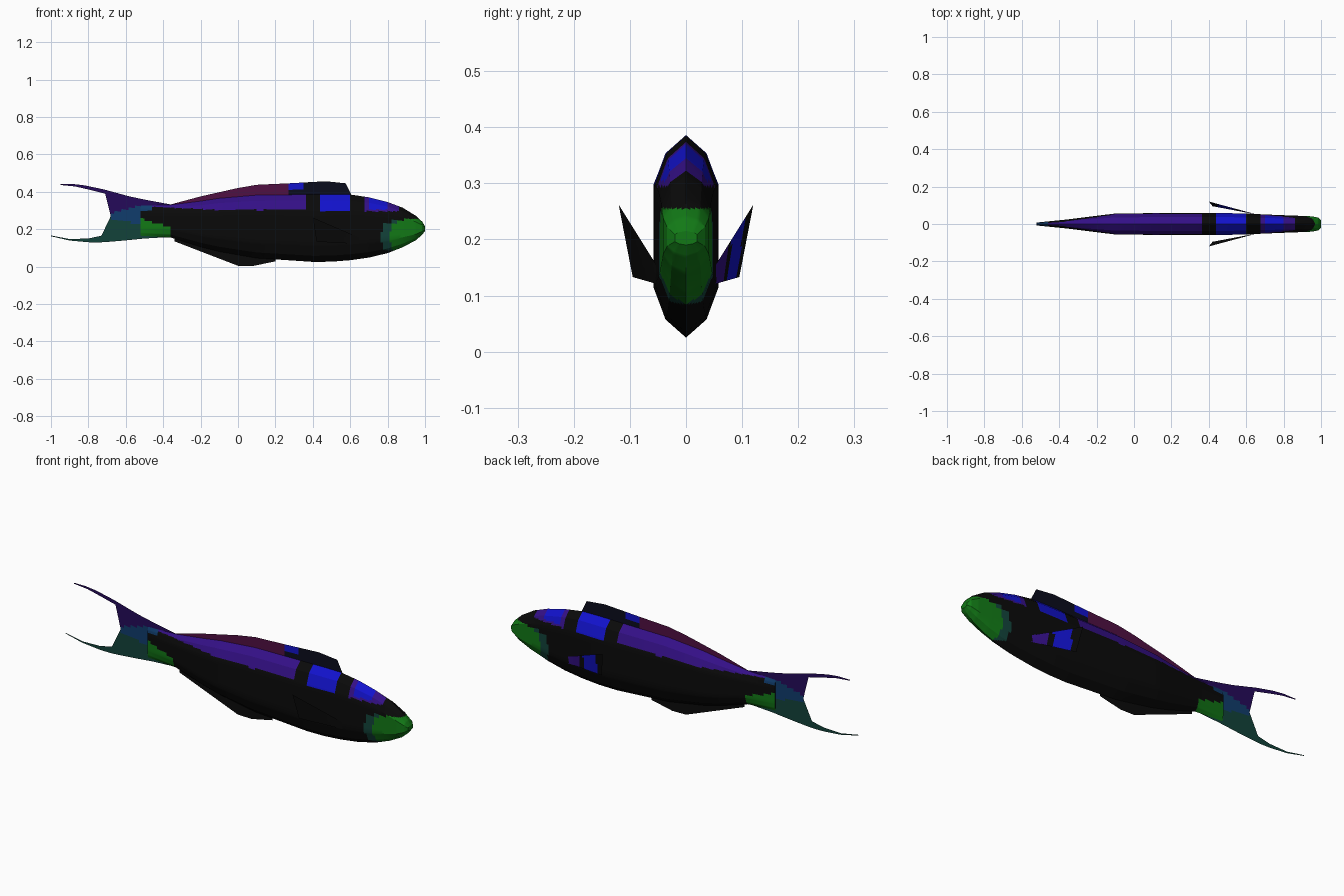
import bpy, bmesh, math
from mathutils import Vector

old = bpy.data.objects.get("Cube")
if old:
    bpy.data.objects.remove(old, do_unlink=True)

COLOURS = {
    "black": (.003, .003, .003), "bright blue": (.006, .006, .6),
    "violet": (.034, .005, .24), "green": (.006, .19, .008),
    "dark teal": (.006, .055, .042), "plum": (.08, .005, .055),
    "navy": (.003, .0035, .012), "deep purple": (.018, .003, .1),
    "steel blue": (.005, .045, .15),
}
NAMES = list(COLOURS)
MATS = []
for label, rgb in COLOURS.items():
    m = bpy.data.materials.new(label)
    m.use_nodes = True
    m.diffuse_color = (*rgb, 1)
    shader = m.node_tree.nodes["Principled BSDF"]
    shader.inputs["Base Color"].default_value = (*rgb, 1)
    shader.inputs["Roughness"].default_value = .8
    MATS.append(m)


def finish(name, bm, rule, smooth=False):
    """Colour each face by its centre and link the object."""
    for f in bm.faces:
        f.material_index = NAMES.index(rule(f.calc_center_median()))
    mesh = bpy.data.meshes.new(name)
    bm.to_mesh(mesh)
    bm.free()
    for m in MATS:
        mesh.materials.append(m)
    ob = bpy.data.objects.new(name, mesh)
    bpy.context.collection.objects.link(ob)
    if smooth:
        bpy.ops.object.select_all(action="DESELECT")
        ob.select_set(True)
        bpy.context.view_layer.objects.active = ob
        bpy.ops.object.shade_smooth_by_angle(angle=math.radians(25))


def subdivide(points, n):
    """Split each segment of a polyline into n pieces."""
    pts = [Vector(p) for p in points]
    out = [a.lerp(b, i / n) for a, b in zip(pts, pts[1:]) for i in range(n)]
    return out + [pts[-1]]


def sheet(name, low, high, rule, n=5, rows=6):
    """Thin fin stretched between two edges."""
    bm = bmesh.new()
    cols = [[bm.verts.new(a.lerp(b, j / rows)) for j in range(rows + 1)]
            for a, b in zip(subdivide(low, n), subdivide(high, n))]
    for c, d in zip(cols, cols[1:]):
        for j in range(rows):
            bm.faces.new((c[j], d[j], d[j + 1], c[j + 1]))
    bmesh.ops.remove_doubles(bm, verts=bm.verts, dist=1e-5)
    finish(name, bm, rule)


def flat(points):
    return [(x, 0, z) for x, z in points]


# Body: faceted cross-section swept along x with (x, bottom, top, half width)
STATIONS = [(-.52, .165, .325, .008), (-.36, .155, .33, .024), (-.2, .105, .35, .044),
            (-.1, .08, .365, .056), (.1, .045, .382, .058), (.4, .025, .385, .058),
            (.5, .026, .386, .058), (.6, .034, .385, .056), (.7, .048, .37, .051),
            (.8, .072, .345, .047), (.88, .103, .315, .044), (.95, .14, .272, .041),
            (.985, .17, .24, .034), (1, .19, .215, .02)]
half = [(0, 1), (.63, .82), (1, .5), (1, -.5), (.63, -.82), (0, -1)]
ring = half + [(-a, b) for a, b in half[-2::-1]]
section = subdivide(ring, 6)[:-1]


def body_colour(p):
    x, z = p.x, p.z
    if x > .76 and .085 < z < .255:
        edge = .78 + abs(z - .16) * .3
        if z > .23:
            edge += (z - .23) * 3
        if x > edge + .025:
            return "green"
        if x > edge - .02 and z < .25:
            return "dark teal"
    if -.52 < x < -.37 and z < .255 - (x + .52) * .3:
        return "green"
    if x < -.46 and z > .3:
        return "steel blue"
    if -.46 <= x < .35 and z > .302 + max(0, -.1 - x) * .05:
        return "violet"
    if .44 < x < .6 and z > .3:
        return "bright blue"
    if .68 < x < .86 and z > .295:
        return "bright blue" if .7 < x < .8 and z > .305 else "violet"
    return "black"


bm = bmesh.new()
rings = []
for x, lo, hi, w in [tuple(v) for v in subdivide([s[:3] + (s[3],) for s in STATIONS], 8)]:
    mid, tall = (lo + hi) / 2, (hi - lo) / 2
    rings.append([bm.verts.new((x, w * p.x, mid + tall * p.y)) for p in section])
for a, b in zip(rings, rings[1:]):
    for i in range(len(a)):
        k = (i + 1) % len(a)
        bm.faces.new((a[i], a[k], b[k], b[i]))
bm.faces.new(rings[0])
bm.faces.new(rings[-1])
bmesh.ops.recalc_face_normals(bm, faces=bm.faces)
finish("body", bm, body_colour, smooth=True)


# Dorsal fin
def dorsal_colour(p):
    if p.x < .27:
        return "plum"
    return "bright blue" if p.x < .34 and p.z > .41 else "navy"


sheet("dorsal_fin",
      flat([(-.36, .32), (-.2, .34), (0, .365), (.1, .37), (.27, .375), (.47, .375), (.57, .375), (.605, .375)]),
      flat([(-.36, .332), (-.2, .375), (0, .42), (.1, .437), (.27, .445), (.47, .456), (.575, .445), (.605, .385)]),
      dorsal_colour)

# Belly fin
sheet("belly_fin",
      flat([(-.34, .135), (0, .004), (.08, .003), (.2, .028)]),
      flat([(-.34, .16), (0, .075), (.08, .06), (.2, .045)]),
      lambda p: "black")


# Tail: a root panel and two swept lobes
def tail_colour(p):
    if p.z > .32 - max(0, -.55 - p.x) * .3:
        return "deep purple"
    return "steel blue" if p.z > .25 - (p.x + .68) * .15 else "dark teal"


sheet("tail_root",
      flat([(-.36, .158), (-.5, .15), (-.6, .14), (-.68, .133)]),
      flat([(-.36, .332), (-.5, .358), (-.58, .375), (-.68, .402)]),
      tail_colour, rows=16)
sheet("tail_upper_lobe",
      flat([(-.68, .27), (-.71, .39), (-.8, .412), (-.87, .428), (-.95, .436)]),
      flat([(-.68, .402), (-.715, .412), (-.82, .434), (-.88, .441), (-.95, .441)]),
      lambda p: "deep purple" if p.z > .29 else "steel blue")
sheet("tail_lower_lobe",
      flat([(-.68, .133), (-.74, .129), (-.8, .13), (-.9, .139), (-1, .162)]),
      flat([(-.68, .27), (-.73, .165), (-.8, .15), (-.9, .147), (-1, .166)]),
      lambda p: "dark teal")


# Pectoral fins: only the left-hand one when seen from behind carries patches
def pectoral_colour(p):
    if p.y < 0 or p.x < .45:
        return "black"
    if p.x > .57:
        return "violet"
    return "bright blue" if p.x < .54 else "black"


for side, name in ((1, "left_pectoral_fin"), (-1, "right_pectoral_fin")):
    sheet(name, [(.66, side * .05, .12), (.42, side * .095, .133)],
          [(.66, side * .05, .15), (.4, side * .12, .262)], pectoral_colour, n=16)
